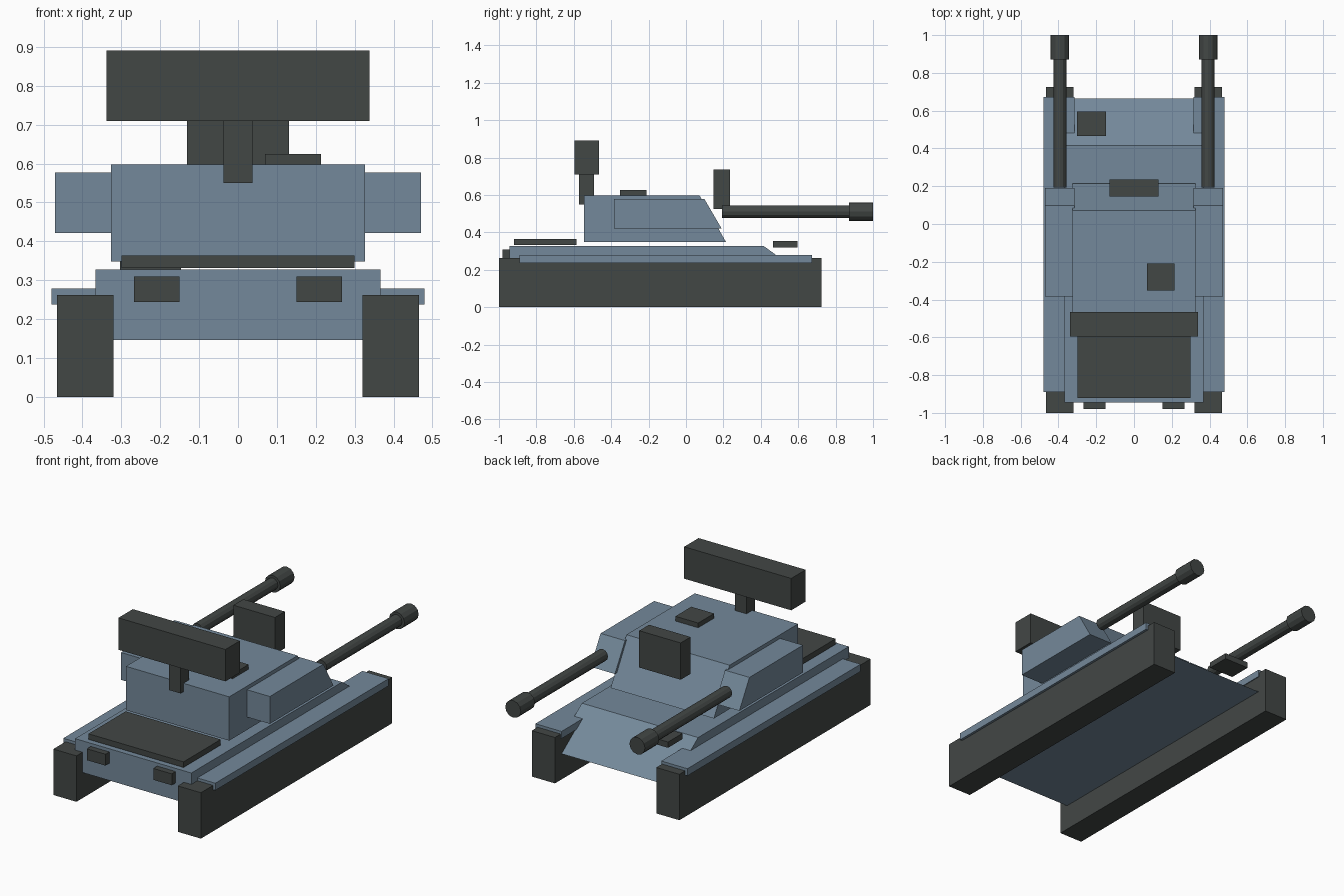
import bpy, bmesh, math
from mathutils import Matrix

if "Cube" in bpy.data.objects:
    bpy.data.objects.remove(bpy.data.objects["Cube"])


def material(name, rgb):
    m = bpy.data.materials.new(name)
    m.diffuse_color = (*rgb, 1)
    m.use_nodes = True
    m.node_tree.nodes["Principled BSDF"].inputs["Base Color"].default_value = m.diffuse_color
    return m


BLUE = material("blue grey armour", (0.175, 0.25, 0.325))
DARK = material("dark gunmetal", (0.055, 0.063, 0.060))


def finish(name, bm, mat):
    bmesh.ops.recalc_face_normals(bm, faces=bm.faces)
    me = bpy.data.meshes.new(name)
    bm.to_mesh(me)
    bm.free()
    me.materials.append(mat)
    ob = bpy.data.objects.new(name, me)
    bpy.context.collection.objects.link(ob)
    return ob


def prism(name, x0, x1, profile, mat):
    """Extrude a (y, z) side profile from x0 to x1."""
    bm = bmesh.new()
    face = bm.faces.new([bm.verts.new((x0, y, z)) for y, z in profile])
    ext = bmesh.ops.extrude_face_region(bm, geom=[face])
    verts = [g for g in ext["geom"] if isinstance(g, bmesh.types.BMVert)]
    bmesh.ops.translate(bm, verts=verts, vec=(x1 - x0, 0, 0))
    return finish(name, bm, mat)


def box(name, x0, x1, y0, y1, z0, z1, mat):
    return prism(name, x0, x1, [(y0, z0), (y1, z0), (y1, z1), (y0, z1)], mat)


def tube(name, x, z, r, y0, y1, mat):
    bm = bmesh.new()
    m = Matrix.Translation((x, (y0 + y1) / 2, z)) @ Matrix.Rotation(math.pi / 2, 4, 'X')
    bmesh.ops.create_cone(bm, cap_ends=True, segments=12, radius1=r, radius2=r,
                          depth=y1 - y0, matrix=m)
    return finish(name, bm, mat)


# Hull with sloped nose, and turret with sloped face
prism("hull", -0.367, 0.367,
      [(-0.945, 0.146), (0.665, 0.146), (0.415, 0.327), (-0.945, 0.327)], BLUE)
prism("turret", -0.326, 0.326,
      [(-0.545, 0.348), (0.214, 0.348), (0.072, 0.598), (-0.545, 0.598)], BLUE)

# Mirrored side parts
for side, s in (("left", -1), ("right", 1)):
    box(side + "_track", s * 0.32, s * 0.466, -1.0, 0.725, 0, 0.262, DARK)
    box(side + "_fender", s * 0.315, s * 0.48, -0.89, 0.673, 0.237, 0.278, BLUE)
    prism(side + "_gun_pod", s * 0.316, s * 0.47,
          [(-0.384, 0.421), (0.19, 0.421), (0.099, 0.577), (-0.384, 0.577)], BLUE)
    tube(side + "_gun_barrel", s * 0.392, 0.51, 0.034, 0.192, 0.88, DARK)
    tube(side + "_muzzle", s * 0.392, 0.51, 0.049, 0.872, 1.0, DARK)
    box(side + "_exhaust", s * 0.151, s * 0.268, -0.98, -0.91, 0.244, 0.309, DARK)

# Deck and hatches
box("engine_deck", -0.30, 0.30, -0.92, -0.585, 0.331, 0.363, DARK)
box("driver_hatch", -0.303, -0.147, 0.465, 0.595, 0.32, 0.353, DARK)
box("turret_hatch", 0.07, 0.214, -0.353, -0.21, 0.592, 0.625, DARK)

# Sensors on the turret
box("sight_box", -0.131, 0.131, 0.146, 0.235, 0.525, 0.735, DARK)
box("radar_mast", -0.037, 0.037, -0.571, -0.493, 0.55, 0.712, DARK)
box("radar_panel", -0.338, 0.338, -0.596, -0.466, 0.709, 0.891, DARK)
